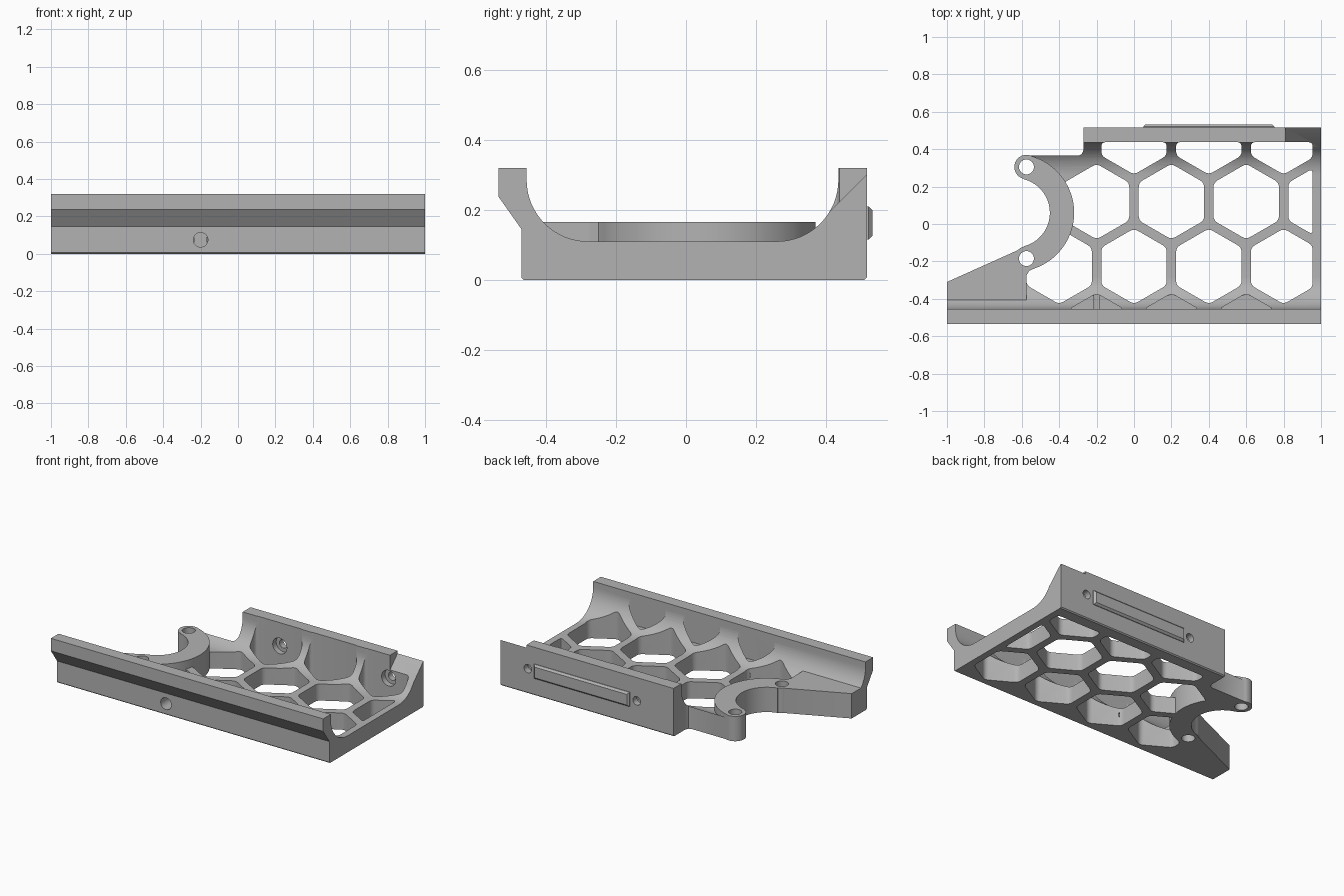
import bpy, bmesh
from math import sin, cos, pi, radians
from mathutils import Vector, Matrix

cube = bpy.data.objects.get("Cube")
if cube:
    bpy.data.objects.remove(cube, do_unlink=True)

grey = bpy.data.materials.new("satin grey")
grey.use_nodes = True
grey.diffuse_color = (0.45, 0.45, 0.45, 1)
grey.node_tree.nodes["Principled BSDF"].inputs["Base Color"].default_value = (0.45, 0.45, 0.45, 1)


def make(name, prisms):
    """One object from prisms: (outline, low, high, placing function)."""
    bm = bmesh.new()
    for outline, low, high, place in prisms:
        face = bm.faces.new([bm.verts.new(place(a, b, low)) for a, b in outline])
        out = bmesh.ops.extrude_face_region(bm, geom=[face])
        shift = Vector(place(0, 0, high)) - Vector(place(0, 0, low))
        moved = [v for v in out["geom"] if isinstance(v, bmesh.types.BMVert)]
        bmesh.ops.translate(bm, verts=moved, vec=shift)
    bmesh.ops.recalc_face_normals(bm, faces=bm.faces[:])
    mesh = bpy.data.meshes.new(name)
    bm.to_mesh(mesh)
    bm.free()
    mesh.materials.append(grey)
    ob = bpy.data.objects.new(name, mesh)
    bpy.context.collection.objects.link(ob)
    return ob


def plan(a, b, h): return (a, b, h)      # outline in xy, height along z
def side(a, b, h): return (h, a, b)      # outline in yz, length along x
def front(a, b, h): return (a, h, b)     # outline in xz, depth along y


def arc(cx, cy, r, start, end, n=16):
    return [(cx + r * cos(radians(start + (end - start) * i / n)),
             cy + r * sin(radians(start + (end - start) * i / n))) for i in range(n + 1)]


def circle(cx, cy, r, n=32):
    return arc(cx, cy, r, 0, 360, n)[:-1]


def clip(poly, axis, limit, sign):
    """Keep the part of a convex outline on one side of a limit."""
    out = []
    for i, p in enumerate(poly):
        q = poly[(i + 1) % len(poly)]
        dp, dq = sign * (limit - p[axis]), sign * (limit - q[axis])
        if dp >= 0:
            out.append(p)
        if dp * dq < 0:
            out.append(p.lerp(q, dp / (dp - dq)))
    return out


def rounded(poly, r=0.025, n=4):
    out = []
    for i, p in enumerate(poly):
        a, b = poly[i - 1], poly[(i + 1) % len(poly)]
        s = p + (a - p).normalized() * min(r, (a - p).length * 0.45)
        e = p + (b - p).normalized() * min(r, (b - p).length * 0.45)
        for k in range(n + 1):
            t = k / n
            out.append(tuple(s.lerp(p, t).lerp(p.lerp(e, t), t)))
    return out


def cell(x, row):
    y = 0.12 + 0.3464 * row
    poly = [Vector((x + 0.202 * sin(i * pi / 3), y + 0.202 * cos(i * pi / 3))) for i in range(6)]
    poly = clip(poly, 0, 0.955, 1)
    poly = clip(poly, 1, 0.438, 1)
    return rounded(clip(poly, 1, -0.455, -1))


def combine(target, tool, operation):
    mod = target.modifiers.new("cut", "BOOLEAN")
    mod.operation, mod.solver, mod.object = operation, "EXACT", tool
    bpy.context.view_layer.objects.active = target
    bpy.ops.object.modifier_apply(modifier=mod.name)
    bpy.data.objects.remove(tool, do_unlink=True)


# Tray: channel profile with curved inner corners and a flared front lip
profile = [(-0.463, 0), (0.51, 0), (0.517, 0.007), (0.517, 0.32), (0.435, 0.32)]
profile += arc(0.26, 0.285, 0.175, 0, -90)
profile += arc(-0.28, 0.285, 0.175, -90, -180)
profile += [(-0.455, 0.32), (-0.535, 0.32), (-0.535, 0.237), (-0.47, 0.145), (-0.47, 0.007)]
tray = make("honeycomb_tray", [(profile, -1, 1, side)])

# Open left end
opening = [(-1.1, -0.354), (-0.6, -0.135), (-0.5, -0.1), (-0.4, 0.06), (-0.5, 0.22),
           (-0.575, 0.3), (-0.575, 0.365), (-0.3, 0.365), (-0.28, 0.372), (-0.27, 0.395),
           (-0.27, 0.7), (-1.1, 0.7)]
combine(tray, make("end_cutter", [(opening, -0.1, 0.5, plan)]), "DIFFERENCE")

# Honeycomb openings, and blind pockets along the front curve
rows = {1: (0, 0.4, 0.8), 0: (-0.2, 0.2, 0.6, 1.0), -1: (-0.4, 0, 0.4, 0.8)}
cells = [(cell(x, row), -0.1, 0.5, plan) for row, xs in rows.items() for x in xs]
cells += [(cell(x, -2), 0.111, 0.5, plan) for x in (-0.2, 0.2, 0.6)]
combine(tray, make("cell_cutter", cells), "DIFFERENCE")

# Sloping notch at the right end of the rear wall
notch = [(0.4, 0.185), (0.54, 0.325), (0.54, 0.4), (0.4, 0.4)]
combine(tray, make("notch_cutter", [(notch, 0.81, 1.1, side)]), "DIFFERENCE")

# Raised left foot, curved cradle and its two bosses
foot = [(-1, -0.46), (-1, -0.31), (-0.61, -0.135), (-0.5, -0.15), (-0.51, -0.228),
        (-0.56, -0.25), (-0.575, -0.275), (-0.575, -0.46)]
cradle = arc(-0.635, 0.06, 0.315, -76, 76, 40) + arc(-0.635, 0.06, 0.185, 76, -76, 32)
boss_spots = [(-0.575, 0.305), (-0.575, -0.185)]
combine(tray, make("foot", [(foot, 0, 0.165, plan)]), "UNION")
combine(tray, make("cradle", [(cradle, 0, 0.165, plan)]), "UNION")
for x, y in boss_spots:
    combine(tray, make("boss", [(circle(x, y, 0.065), 0, 0.165, plan)]), "UNION")

# Screw holes: bosses, front face and counterbored rear wall
holes = [(circle(x, y, 0.04), -0.1, 0.4, plan) for x, y in boss_spots]
holes += [(circle(-0.2, 0.075, 0.039), -0.6, -0.33, front)]
combine(tray, make("hole_cutter", holes), "DIFFERENCE")
for x in (0, 0.8):
    combine(tray, make("screw_cutter", [(circle(x, 0.165, 0.028), 0.3, 0.6, front)]), "DIFFERENCE")
    combine(tray, make("bore_cutter", [(circle(x, 0.165, 0.052), 0.35, 0.475, front)]), "DIFFERENCE")

# Chamfered rail on the rear face
rail = make("rear_rail", [([(0.05, 0.115), (0.75, 0.115), (0.75, 0.21), (0.05, 0.21)], 0.51, 0.533, front)])
bm = bmesh.new()
bm.from_mesh(rail.data)
edges = [e for e in bm.edges if all(v.co.y > 0.53 for v in e.verts)]
bmesh.ops.bevel(bm, geom=edges, offset=0.012, segments=1, affect="EDGES")
bm.to_mesh(rail.data)
bm.free()

# Smooth the curves, keep the edges sharp
for ob in (tray, rail):
    bpy.ops.object.select_all(action="DESELECT")
    ob.select_set(True)
    bpy.context.view_layer.objects.active = ob
    bpy.ops.object.shade_smooth_by_angle(angle=radians(30))
